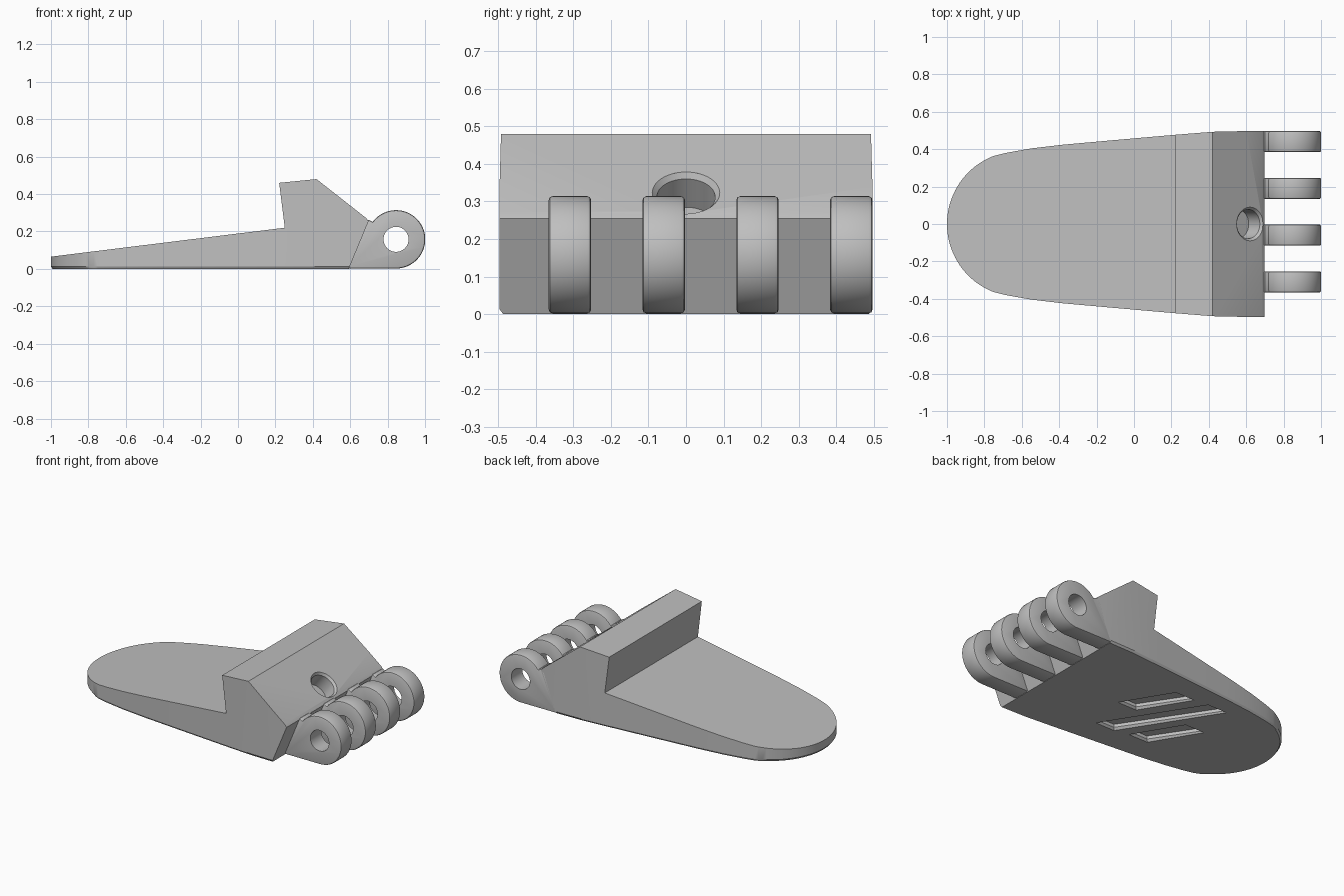
import bpy, bmesh
from math import sin, cos, pi, radians, atan2
from mathutils import Vector, Matrix

cube = bpy.data.objects.get("Cube")
if cube:
    bpy.data.objects.remove(cube, do_unlink=True)

grey = bpy.data.materials.new("plain grey")
grey.use_nodes = True
grey.diffuse_color = (0.52, 0.52, 0.52, 1)
grey.node_tree.nodes["Principled BSDF"].inputs["Base Color"].default_value = grey.diffuse_color

HALF = 0.497    # half width of the body


def loft(name, rings):
    """Closed solid through rings that all have the same number of points."""
    bm = bmesh.new()
    loops = [[bm.verts.new(p) for p in ring] for ring in rings]
    n = len(loops[0])
    for a, b in zip(loops, loops[1:]):
        for i in range(n):
            bm.faces.new((a[i], a[(i + 1) % n], b[(i + 1) % n], b[i]))
    bm.faces.new(loops[0][::-1])
    bm.faces.new(loops[-1])
    bmesh.ops.recalc_face_normals(bm, faces=bm.faces)
    mesh = bpy.data.meshes.new(name)
    bm.to_mesh(mesh)
    bm.free()
    mesh.materials.append(grey)
    obj = bpy.data.objects.new(name, mesh)
    bpy.context.collection.objects.link(obj)
    return obj


def side_prism(name, profile, y0, y1):
    return loft(name, [[(x, y, z) for x, z in profile] for y in (y0, y1)])


def turned(name, steps, matrix, sides=48):
    """Round solid around z from (radius, height) steps."""
    ring = [2 * pi * i / sides for i in range(sides)]
    obj = loft(name, [[(r * cos(a), r * sin(a), h) for a in ring] for r, h in steps])
    obj.data.transform(matrix)
    return obj


def apply(obj, mod):
    bpy.context.view_layer.objects.active = obj
    bpy.ops.object.modifier_apply(modifier=mod.name)


def boolean(obj, cutter, operation="DIFFERENCE"):
    mod = obj.modifiers.new("cut", "BOOLEAN")
    mod.operation, mod.solver, mod.object = operation, "EXACT", cutter
    apply(obj, mod)
    bpy.data.objects.remove(cutter, do_unlink=True)


def smooth(obj):
    bpy.ops.object.select_all(action="DESELECT")
    obj.select_set(True)
    bpy.context.view_layer.objects.active = obj
    bpy.ops.object.shade_smooth_by_angle(angle=radians(25))


# Body: wedge side profile trimmed to the rounded plan outline
wedge = [(-1.1, 0), (-1.1, 0.053), (0.25, 0.22), (0.22, 0.46), (0.42, 0.48),
         (0.685, 0.272), (0.698, 0.255), (0.592, 0)]
body = side_prism("body", wedge, -0.7, 0.7)
nose = [(-0.61 - 0.39 * cos(a), 0.39 * sin(a)) for a in [radians(69) * i / 20 for i in range(21)]]
flank = [(-0.68, 0.381), (-0.55, 0.404), (-0.38, 0.424), (-0.1, 0.449),
         (0.22, 0.477), (0.42, 0.493), (0.6, HALF), (0.8, HALF)]
half = nose + flank
plan = half + [(x, -y) for x, y in half[:0:-1]]
foot = [(x + 0.01 if x < -0.8 else x, y * 0.98) for x, y in plan]
trim = loft("trim", [[(x, y, z) for x, y in loop]
                     for loop, z in ((foot, -0.001), (plan, 0.013), (plan, 0.8))])
boolean(body, trim, "INTERSECT")

# Blind countersunk hole, square to the ramp
normal = Vector((0.617, 0, 0.787)).normalized()
aim = Matrix.Translation((0.62, 0, 0.323)) @ Matrix.Rotation(atan2(normal.x, normal.z), 4, "Y")
boolean(body, turned("hole", [(0.078, -0.11), (0.078, -0.014), (0.09, 0), (0.09, 0.1)], aim))

# Three slanted grooves in the underside: start x, start y, end y
for x, y0, y1 in ((0.10, 0.0, 0.28), (0.045, -0.265, 0.29), (-0.19, -0.245, 0.028)):
    slide = -0.66 * (y1 - y0)
    rings = []
    for grow, z in ((0.012, -0.02), (0.012, 0), (0, 0.012), (0, 0.032)):
        a, b = x + grow, x - 0.115 - grow
        rings.append([(a, y0 - grow, z), (a + slide, y1 + grow, z),
                      (b + slide, y1 + grow, z), (b, y0 - grow, z)])
    boolean(body, loft("groove", rings))
smooth(body)

# Hinge knuckles: chamfered eyes with a pin bore
CX, CZ, R = 0.845, 0.158, 0.156
arc = [radians(143 - 233 * i / 48) for i in range(49)]
eye = [(CX + R * cos(a), CZ + R * sin(a)) for a in arc]
eye += [(0.58, CZ - R), (0.67, 0.25), (0.70, 0.262)]
for i in range(4):
    y1 = HALF - 0.25 * i
    y0 = y1 - 0.113
    knuckle = side_prism(f"hinge_knuckle_{i + 1}", eye, y0, y1)
    bevel = knuckle.modifiers.new("chamfer", "BEVEL")
    bevel.width, bevel.segments = 0.01, 2
    bevel.limit_method, bevel.angle_limit = "ANGLE", radians(80)
    apply(knuckle, bevel)
    across = Matrix.Translation((CX, (y0 + y1) / 2, CZ)) @ Matrix.Rotation(pi / 2, 4, "X")
    boolean(knuckle, turned("bore", [(0.067, -0.2), (0.067, 0.2)], across))
    smooth(knuckle)
